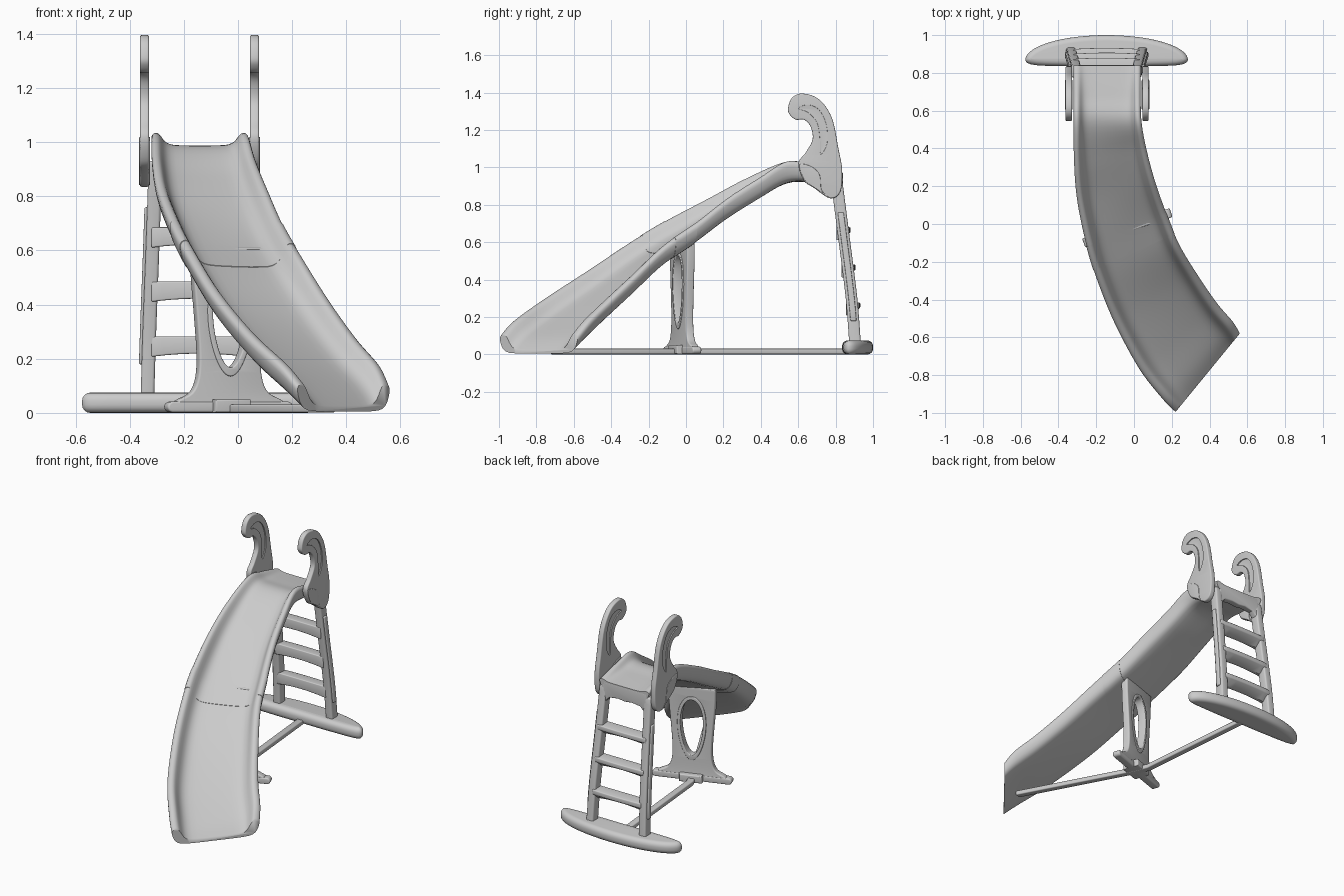
import bpy, bmesh, math
from mathutils import Vector, Matrix

if "Cube" in bpy.data.objects:
    bpy.data.objects.remove(bpy.data.objects["Cube"])

CX = -0.145  # centre line of ladder and handles


def smooth_path(pts, n, closed=False):
    """Catmull-Rom resampling of tuples of any length."""
    pts = [Vector(p) for p in pts]
    k = len(pts)
    out = []
    for i in range(k if closed else k - 1):
        q = [pts[(i + j) % k] if closed else pts[min(max(i + j, 0), k - 1)] for j in (-1, 0, 1, 2)]
        for s in range(n):
            t = s / n
            out.append(0.5 * (2 * q[1] + (q[2] - q[0]) * t + (2 * q[0] - 5 * q[1] + 4 * q[2] - q[3]) * t**2
                              + (3 * q[1] - q[0] - 3 * q[2] + q[3]) * t**3))
    return out if closed else out + [pts[-1]]


def finish(ob, angle=35):
    """Bake modifiers, then shade smooth by angle."""
    bpy.context.view_layer.update()
    me = bpy.data.meshes.new_from_object(ob.evaluated_get(bpy.context.evaluated_depsgraph_get()))
    ob.modifiers.clear()
    ob.data = me
    bpy.ops.object.select_all(action='DESELECT')
    ob.select_set(True)
    bpy.context.view_layer.objects.active = ob
    bpy.ops.object.shade_smooth_by_angle(angle=math.radians(angle))
    return ob


def mesh_object(name, bm):
    bmesh.ops.recalc_face_normals(bm, faces=bm.faces[:])
    me = bpy.data.meshes.new(name)
    bm.to_mesh(me)
    bm.free()
    ob = bpy.data.objects.new(name, me)
    bpy.context.collection.objects.link(ob)
    return ob


def loft(name, rings, bevel=0, angle=35):
    bm = bmesh.new()
    vs = [[bm.verts.new(p) for p in r] for r in rings]
    n = len(vs[0])
    for a, b in zip(vs, vs[1:]):
        for i in range(n):
            bm.faces.new((a[i], a[(i + 1) % n], b[(i + 1) % n], b[i]))
    bm.faces.new(vs[0][::-1])
    bm.faces.new(vs[-1])
    ob = mesh_object(name, bm)
    if bevel:
        m = ob.modifiers.new("round", 'BEVEL')
        m.width, m.segments, m.limit_method = bevel, 3, 'ANGLE'
        m.angle_limit = math.radians(40)
    return finish(ob, angle)


def beam(name, path, a, b, bevel):
    """Rectangular section with half-size vectors a, b along a path."""
    a, b = Vector(a), Vector(b)
    return loft(name, [[Vector(p) + s * a + t * b for s, t in ((-1, -1), (1, -1), (1, 1), (-1, 1))]
                       for p in path], bevel)


def plate(name, loops, thick, bevel, mat):
    """Flat rounded plate from closed 2D outlines; later outlines are holes."""
    cu = bpy.data.curves.new(name, 'CURVE')
    cu.dimensions, cu.fill_mode = '2D', 'BOTH'
    cu.extrude, cu.bevel_depth, cu.bevel_resolution, cu.offset = thick / 2 - bevel, bevel, 3, -bevel
    for lp in loops:
        sp = cu.splines.new('POLY')
        sp.points.add(len(lp) - 1)
        for p, q in zip(sp.points, lp):
            p.co = (q[0], q[1], 0, 1)
        sp.use_cyclic_u = True
    tmp = bpy.data.objects.new(name + "_outline", cu)
    bpy.context.collection.objects.link(tmp)
    bpy.context.view_layer.update()
    me = bpy.data.meshes.new_from_object(tmp.evaluated_get(bpy.context.evaluated_depsgraph_get()))
    bpy.data.objects.remove(tmp)
    bm = bmesh.new()
    bm.from_mesh(me)
    bmesh.ops.remove_doubles(bm, verts=bm.verts[:], dist=1e-5)
    bm.transform(mat)
    return finish(mesh_object(name, bm))


def frame(x, y, z, o):
    return Matrix.Translation(o) @ Matrix((x, y, z)).transposed().to_4x4()


# Slide: left rim xyz, right rim xyz, floor drop, underside drop
stations = [
    (-.32, .84, .97, .035, .84, .97, .012, .06), (-.32, .68, 1.01, .035, .68, 1.01, .035, .09),
    (-.32, .54, 1.03, .04, .54, 1.03, .05, .115), (-.317, .32, .94, .065, .40, .945, .07, .115),
    (-.30, .12, .835, .11, .23, .835, .085, .115), (-.25, -.12, .71, .17, .06, .70, .09, .115),
    (-.19, -.31, .595, .24, -.11, .58, .09, .115), (-.10, -.53, .45, .34, -.275, .42, .09, .115),
    (.03, -.77, .295, .44, -.42, .28, .09, .115), (.155, -.93, .18, .525, -.52, .18, .09, .115),
    (.22, -.995, .105, .56, -.58, .105, .085, .10)]
# Half section: position across, share of floor drop, share of underside drop
half = [(.5, 1, 0), (.3, .98, 0), (.2, .9, 0), (.14, .65, 0), (.1, .25, 0), (.07, .02, 0), (.03, 0, 0),
        (0, 0, .14), (.01, 0, .45), (.045, 0, .78), (.12, 0, .96), (.3, 0, 1), (.5, 0, 1)]
section = smooth_path(half + [(1 - u, d, b) for u, d, b in half[-2:0:-1]], 2, True)
path = smooth_path(stations, 6)


def slide_part(name, rows, grow=0):
    rings = []
    for s in rows:
        L, R = Vector(s[0:3]), Vector(s[3:6])
        ring = []
        for u, d, b in section:
            drop = d * s[6] + b * s[7]
            drop += grow if b > .3 else -grow
            ring.append(L.lerp(R, .5 + (u - .5) * (1 + 4 * grow)) - Vector((0, 0, drop)))
        rings.append(ring)
    return loft(name, rings, angle=50)


slide_part("slide", path)
slide_part("slide_joint_band", path[30:35], .002)

# Ladder base foot
base = smooth_path([(-.425, .95), (-.4, .845), (-.2, .835), (0, .835), (.2, .835), (.4, .845),
                    (.425, .89), (.35, .945), (.2, .985), (0, 1.0), (-.2, .985), (-.35, .945)][1:] + [(-.425, .89)], 5, True)
plate("ladder_base", [base], .075, .03, Matrix.Translation((CX, 0, .0375)))

# Ladder rails, their raised outer strips, and the wave-shaped handles
rail = smooth_path([(.16, .805, .93), (.17, .845, .62), (.182, .885, .3), (.19, .905, .04)], 5)
hm = ((0, 1, 0), (0, 0, 1), (1, 0, 0))
wave = smooth_path([(.545, 1.31), (.565, 1.37), (.62, 1.395), (.71, 1.365), (.78, 1.265), (.815, 1.10), (.835, .985),
                    (.825, .87), (.77, .835), (.685, .89), (.63, .93), (.60, 1.02), (.64, 1.08), (.677, 1.15),
                    (.665, 1.22), (.63, 1.255), (.59, 1.255), (.56, 1.275)], 5, True)
crescent = smooth_path([(.60, 1.315), (.65, 1.335), (.71, 1.31), (.75, 1.23), (.755, 1.13), (.72, 1.07),
                        (.715, 1.16), (.70, 1.24), (.65, 1.295)], 4, True)
leaf = smooth_path([(.75, 1.035), (.79, 1.07), (.80, 1.12), (.775, 1.095)], 4, True)
bracket = smooth_path([(.605, 1.015), (.67, 1.005), (.715, .96), (.725, .88), (.765, .84), (.685, .893), (.633, .933)],
                      4, True)
for side, label in ((-1, "left"), (1, "right")):
    pts = [(CX + side * x, y, z) for x, y, z in rail]
    beam(label + "_ladder_rail", pts, (.025, 0, 0), (0, .031, 0), .01)
    beam(label + "_rail_strip", [(x + side * .026, y, z) for x, y, z in pts if .13 < z < .8],
         (.009, 0, 0), (0, .016, 0), .006)
    hx = CX + .003 + side * .203
    handle = plate(label + "_handle", [wave], .034, .007, frame(*hm, (hx, 0, 0)))
    for face in (-1, 1):
        for k, shape in enumerate((crescent, leaf)):
            cut = plate(f"{label}_groove_cutter", [shape], .02, .002, frame(*hm, (hx + face * .02, 0, 0)))
            cut.hide_render = True
            m = handle.modifiers.new("groove", 'BOOLEAN')
            m.operation, m.object = 'DIFFERENCE', cut
    finish(handle)
    for ob in [o for o in bpy.data.objects if "groove_cutter" in o.name]:
        bpy.data.objects.remove(ob)
    plate(label + "_handle_bracket", [bracket], .04, .004, frame(*hm, (hx, 0, 0)))

# Ladder treads: wedge-like steps that bow slightly downward in the middle
for i, (z, y) in enumerate(((.65, .84), (.45, .867), (.247, .892))):
    rings = []
    for s in range(9):
        t = s / 4 - 1
        zb = z - .04 + .012 * (1 - t * t)
        yb = .006 * (1 - t * t)
        rings.append([(CX + t * .175, y + py, pz) for py, pz in
                      ((-.036, z + .036), (.034 + yb, z + .03), (.034 + yb, z + .002), (-.012, zb), (-.036, zb))])
    loft(f"ladder_tread_{i + 1}", rings, .006)

# Arched panel under the platform
panel = [(-.155, .955), (-.16, .80), (-.14, .83), (-.11, .86), (-.05, .868), (0, .862),
         (.05, .868), (.11, .86), (.14, .83), (.16, .80), (.155, .955)]
plate("platform_panel", [panel], .045, .008, frame((1, 0, 0), (0, 0, 1), (0, -1, 0), (CX, .818, 0)))

# Middle support: turned frame with an oval window, raised rim and long foot
d = Vector((.945, .328, 0))
sm = frame(d, (0, 0, 1), (d.y, -d.x, 0), (-.035, -.02, 0))
right = [(.145, .61), (.142, .50), (.13, .36), (.12, .22), (.125, .13), (.15, .075), (.205, .045), (.22, .015)]
body = smooth_path(right, 4)
body = [(p[0], p[1]) for p in body] + [(-p[0], p[1]) for p in reversed(body)]


def oval(w, z0, z1, n=40):
    """Egg shape, wider toward the top."""
    out = []
    for i in range(n):
        a = math.tau * i / n
        out.append((w * math.cos(a) * (1 + .18 * math.sin(a)), (z0 + z1) / 2 + (z1 - z0) / 2 * math.sin(a)))
    return out


plate("support_frame", [body, oval(.07, .165, .53)], .045, .008, sm)
plate("support_window_rim", [oval(.088, .135, .55), oval(.068, .168, .527)], .056, .005, sm)
foot = [(s * (.225 + .02 * math.cos(a)), .022 + s * .02 * math.sin(a))
        for s in (1, -1) for a in (-math.pi / 2 + math.pi * k / 8 for k in range(9))]
plate("support_foot", [foot], .05, .008, sm)
plate("support_foot_hub", [[(-.07, .002), (.07, .002), (.07, .05), (-.07, .05)]], .11, .008, sm)

# Ground bar joining base, support and slide end
bar = [(CX, .90, .016), (-.07, .06, .016), (-.03, -.03, .016), (.34, -.72, .016)]
beam("ground_bar", bar, (.021, .006, 0), (0, 0, .015), .007)
